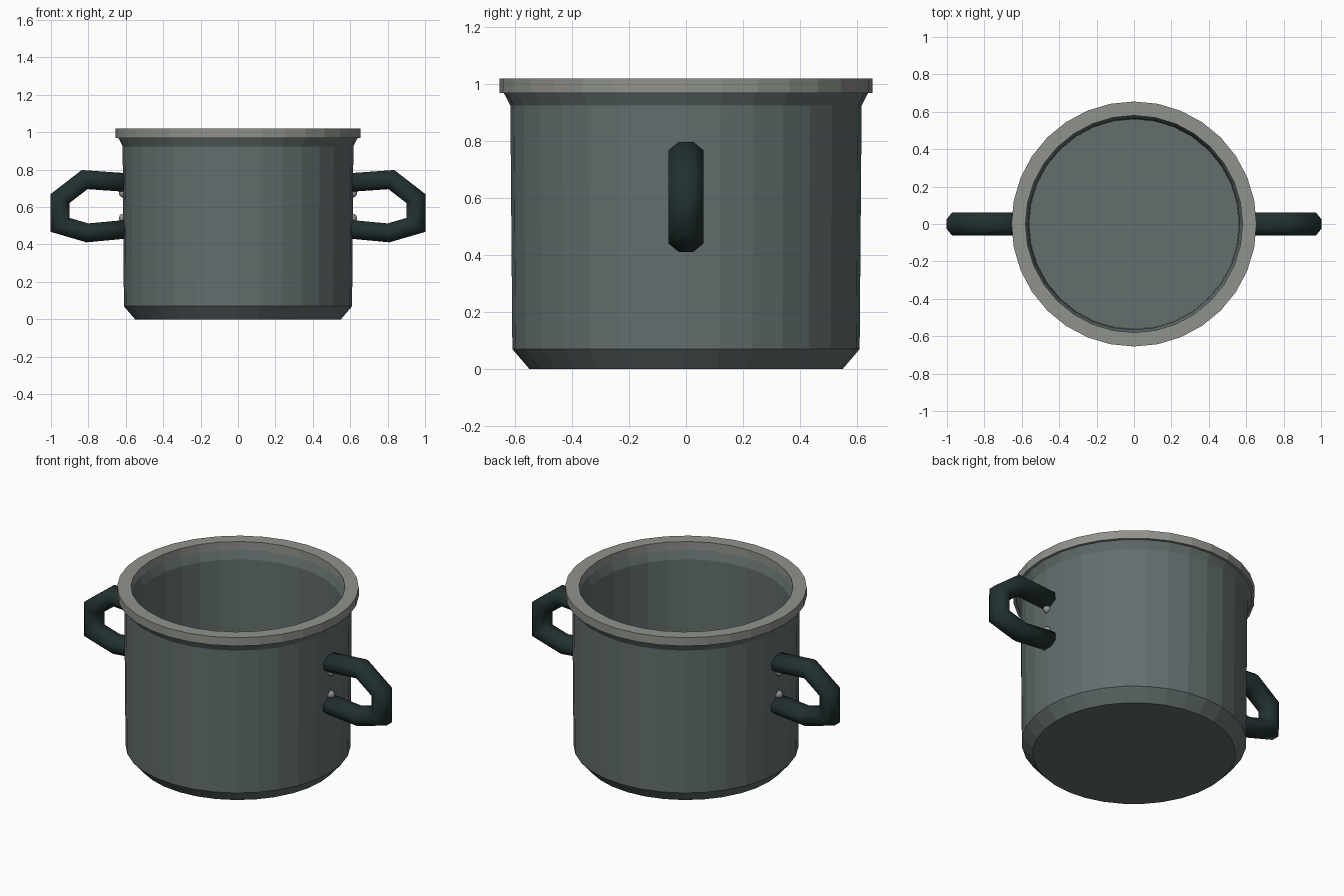
import bpy, bmesh, math
from mathutils import Vector

cube = bpy.data.objects.get("Cube")
if cube:
    bpy.data.objects.remove(cube, do_unlink=True)

SIDES = 32


def material(name, rgb):
    m = bpy.data.materials.new(name)
    m.use_nodes = True
    m.diffuse_color = (*rgb, 1)
    m.node_tree.nodes["Principled BSDF"].inputs["Base Color"].default_value = (*rgb, 1)
    return m


enamel = material("slate enamel", (0.125, 0.155, 0.155))
steel = material("pale steel", (0.28, 0.29, 0.265))
grip = material("dark green grip", (0.016, 0.03, 0.03))


def finish(name, bm, mat, smooth=False):
    bmesh.ops.recalc_face_normals(bm, faces=bm.faces)
    mesh = bpy.data.meshes.new(name)
    bm.to_mesh(mesh)
    bm.free()
    mesh.materials.append(mat)
    for p in mesh.polygons:
        p.use_smooth = smooth
    obj = bpy.data.objects.new(name, mesh)
    bpy.context.collection.objects.link(obj)
    return obj


def skin(bm, rings, closed=False):
    """Bridge successive rings of vertices, capping open ends."""
    pairs = list(zip(rings, rings[1:]))
    if closed:
        pairs.append((rings[-1], rings[0]))
    for a, b in pairs:
        n = len(a)
        for i in range(n):
            j = (i + 1) % n
            bm.faces.new((a[i], a[j], b[j], b[i]))
    if not closed:
        bm.faces.new(rings[0])
        bm.faces.new(rings[-1])


def lathe(name, profile, mat, closed=False):
    bm = bmesh.new()
    rings = []
    for r, z in profile:
        angles = [math.tau * i / SIDES for i in range(SIDES)]
        rings.append([bm.verts.new((r * math.cos(a), r * math.sin(a), z)) for a in angles])
    skin(bm, rings, closed)
    return finish(name, bm, mat)


# Pot wall: outside from the base up, over the lip, then down inside to the floor
lathe("pot_body", [(0.55, 0), (0.61, 0.07), (0.617, 0.925), (0.64, 0.97),
                   (0.585, 0.98), (0.565, 0.92), (0.56, 0.06)], enamel)

# Rolled rim
lathe("rim", [(0.655, 0.97), (0.655, 1.02), (0.58, 1.02), (0.58, 0.97)], steel, True)


# Handle: octagonal tube swept along a bent path with mitred corners
PATH = [(0.58, 0.73), (0.82, 0.747), (0.952, 0.645),
        (0.952, 0.505), (0.805, 0.462), (0.58, 0.483)]


def handle(name, side):
    bm = bmesh.new()
    pts = [Vector((x, 0, z)) for x, z in PATH]
    rings = []
    for i, p in enumerate(pts):
        before = (p - pts[max(i - 1, 0)]).normalized()
        after = (pts[min(i + 1, len(pts) - 1)] - p).normalized()
        t = (before + after).normalized()
        normal = Vector((-t.z, 0, t.x))
        stretch = 1 / max(t.dot(after), t.dot(before))
        ring = []
        for k in range(8):
            a = math.tau * (k + 0.5) / 8
            v = p + normal * (0.054 * stretch * math.sin(a))
            ring.append(bm.verts.new((side * v.x, 0.067 * math.cos(a), v.z)))
        rings.append(ring)
    skin(bm, rings)
    finish(name, bm, grip, True)


def rivet(name, side, z):
    bm = bmesh.new()
    bmesh.ops.create_uvsphere(bm, u_segments=10, v_segments=6, radius=0.024)
    bmesh.ops.translate(bm, verts=bm.verts, vec=(side * 0.614, 0, z))
    finish(name, bm, steel, True)


for label, side in (("left", 1), ("right", -1)):
    handle(label + "_handle", side)
    rivet(label + "_upper_rivet", side, 0.675)
    rivet(label + "_lower_rivet", side, 0.54)
